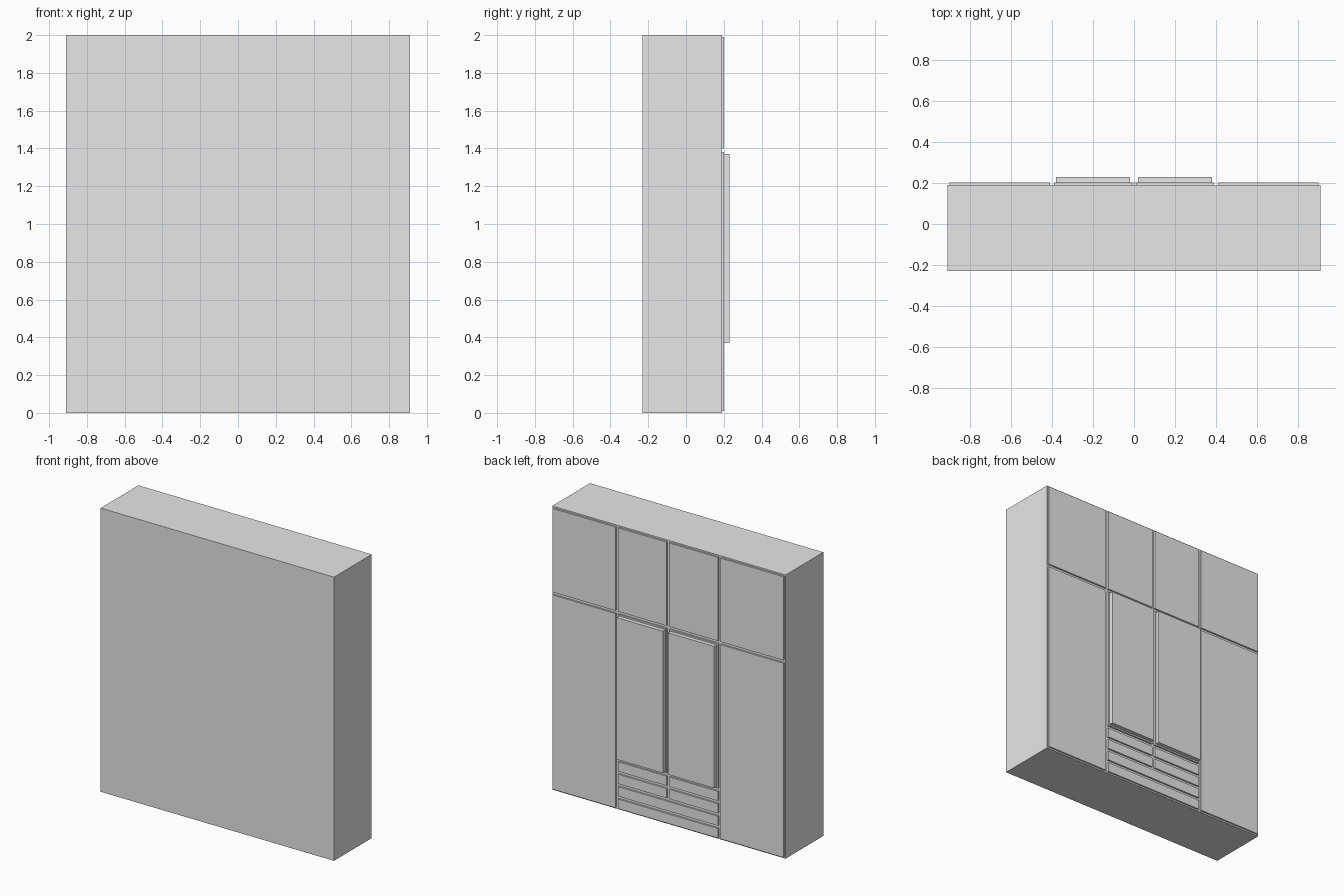
import bpy
import bmesh
from mathutils import Matrix, Vector

default = bpy.data.objects.get("Cube")
if default:
    bpy.data.objects.remove(default, do_unlink=True)

# Single flat finish
GREY = (0.8, 0.8, 0.8, 1.0)
finish = bpy.data.materials.new("light_grey")
finish.use_nodes = True
finish.diffuse_color = GREY
finish.node_tree.nodes["Principled BSDF"].inputs["Base Color"].default_value = GREY


def box(name, x, y, z):
    """Box spanning the given (low, high) ranges."""
    low, high = Vector((x[0], y[0], z[0])), Vector((x[1], y[1], z[1]))
    bm = bmesh.new()
    place = Matrix.Translation((low + high) / 2) @ Matrix.Diagonal((high - low).to_4d())
    bmesh.ops.create_cube(bm, size=1, matrix=place)
    mesh = bpy.data.meshes.new(name)
    bm.to_mesh(mesh)
    bm.free()
    mesh.materials.append(finish)
    obj = bpy.data.objects.new(name, mesh)
    bpy.context.collection.objects.link(obj)
    return obj


HALF, MID, TOP = 0.91, 0.40, 2.0
SPLIT, DRAWER_TOP = 1.39, 0.35
BACK, CASE, DOOR, PANEL = -0.23, 0.19, 0.202, 0.23
GAP = 0.01


def cell(name, x, z, y=(CASE, DOOR), inset=GAP):
    """Panel filling one cell of the door grid, less a margin."""
    return box(name, (x[0] + inset, x[1] - inset), y, (z[0] + inset, z[1] - inset))


# Cabinet case
box("case", (-HALF, HALF), (BACK, CASE), (0, TOP))

for side, sign in (("left", 1), ("right", -1)):
    outer = sorted((sign * MID, sign * HALF))
    inner = sorted((0, sign * MID))

    # Upper cupboard doors and tall side doors
    cell(f"upper_outer_door_{side}", outer, (SPLIT, TOP))
    cell(f"upper_inner_door_{side}", inner, (SPLIT, TOP))
    cell(f"tall_door_{side}", outer, (0, SPLIT))

    # Centre doors with raised panels
    cell(f"centre_door_{side}", inner, (DRAWER_TOP, SPLIT))
    cell(f"raised_panel_{side}", inner, (DRAWER_TOP, SPLIT), (DOOR, PANEL), 2 * GAP)

# Drawers: two wide rows below two split rows
pitch = DRAWER_TOP / 4
for row in range(4):
    z = (row * pitch, (row + 1) * pitch)
    if row < 2:
        cell(f"wide_drawer_{row + 1}", (-MID, MID), z)
    else:
        cell(f"small_drawer_right_{row - 1}", (-MID, 0), z)
        cell(f"small_drawer_left_{row - 1}", (0, MID), z)
